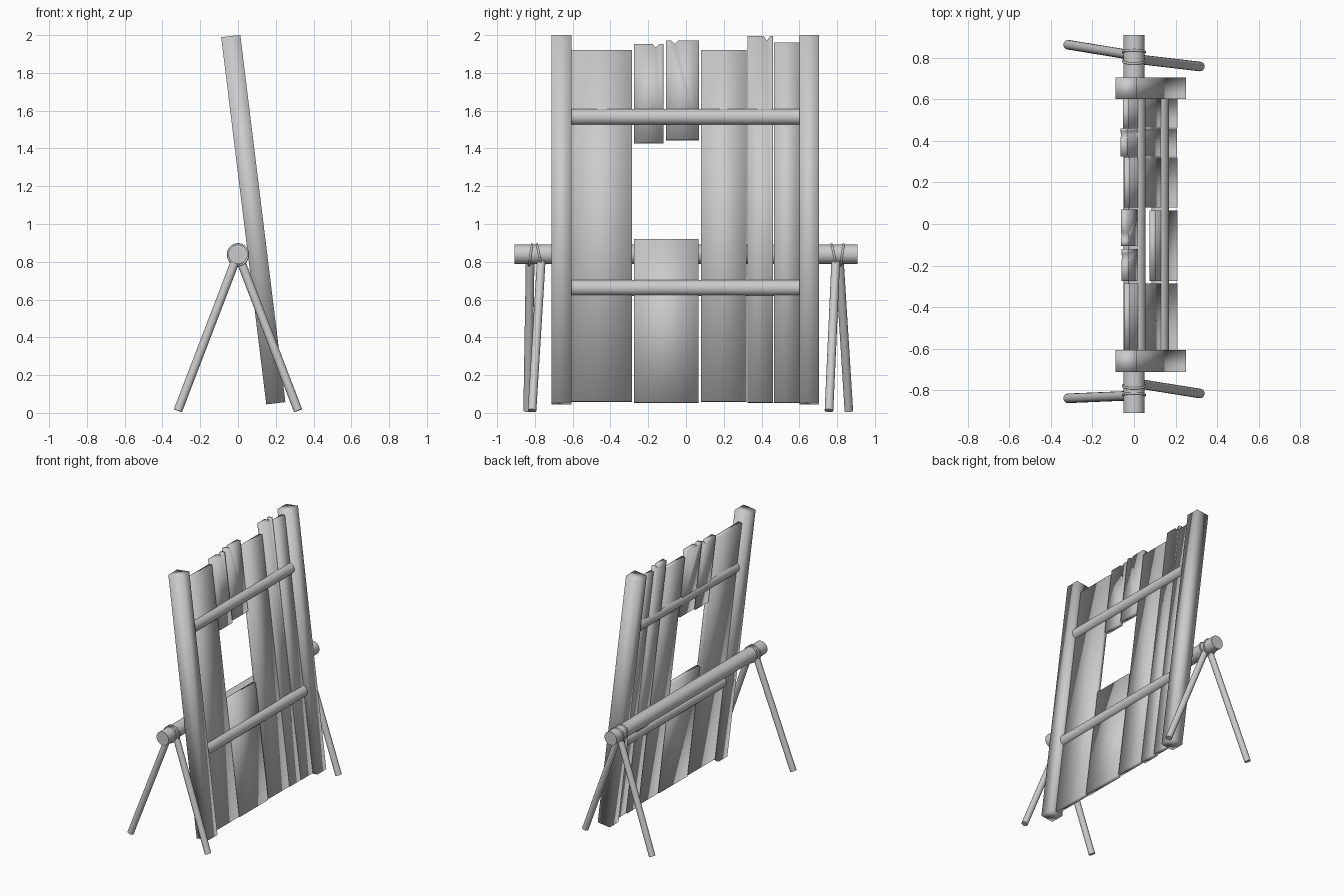
import bpy, bmesh, math
from mathutils import Matrix, Vector

cube = bpy.data.objects.get("Cube")
if cube:
    bpy.data.objects.remove(cube)

grey = bpy.data.materials.new("plain grey")
grey.use_nodes = True
colour = (0.6, 0.6, 0.6, 1)
grey.diffuse_color = colour
grey.node_tree.nodes["Principled BSDF"].inputs["Base Color"].default_value = colour

# The leaning panel has its own frame, tilted back about y
TILT = math.radians(7)
CENTRE = Vector((0.081, 0, 1.023))
PANEL = Matrix.Translation(CENTRE) @ Matrix.Rotation(-TILT, 4, 'Y')


def finish(name, bm, matrix=None, angle=None):
    if matrix is not None:
        bm.transform(matrix)
    bmesh.ops.recalc_face_normals(bm, faces=bm.faces)
    for f in bm.faces:
        f.smooth = True
    if angle:
        for e in bm.edges:
            e.smooth = len(e.link_faces) == 2 and e.calc_face_angle(0) < angle
    mesh = bpy.data.meshes.new(name)
    bm.to_mesh(mesh)
    bm.free()
    mesh.materials.append(grey)
    obj = bpy.data.objects.new(name, mesh)
    bpy.context.collection.objects.link(obj)
    return obj


def slab(name, outline, thickness, offset=0):
    """Extrude a (y, world height) outline through the panel thickness."""
    bm = bmesh.new()
    verts = [bm.verts.new((offset - thickness / 2, y, (z - CENTRE.z) / math.cos(TILT)))
             for y, z in outline]
    face = bm.faces.new(verts)
    new = bmesh.ops.extrude_face_region(bm, geom=[face])["geom"]
    bmesh.ops.translate(bm, vec=(thickness, 0, 0),
                        verts=[v for v in new if isinstance(v, bmesh.types.BMVert)])
    return finish(name, bm, PANEL)


def rod(name, start, end, radius, sides=24):
    start, end = Vector(start), Vector(end)
    axis = end - start
    bm = bmesh.new()
    bmesh.ops.create_cone(bm, cap_ends=True, segments=sides, radius1=radius,
                          radius2=radius, depth=axis.length)
    turn = axis.to_track_quat('Z', 'Y').to_matrix().to_4x4()
    return finish(name, bm, Matrix.Translation((start + end) / 2) @ turn, math.radians(40))


def rope_ring(name, y, lean, drop):
    """Thin rope loop round the beam, sagging to catch the leg tops."""
    bm = bmesh.new()
    steps, sides, rope = 28, 6, 0.006
    rings = []
    for i in range(steps):
        a = math.tau * i / steps
        out = Vector((math.cos(a), 0, math.sin(a)))
        mid = out * 0.053 + Vector((0, y + lean * math.sin(a), 0.84))
        mid.z -= drop * max(0, -math.sin(a))
        rings.append([bm.verts.new(mid + rope * (out * math.cos(b) + Vector((0, math.sin(b), 0))))
                      for b in (math.tau * k / sides for k in range(sides))])
    for i in range(steps):
        r, s = rings[i], rings[(i + 1) % steps]
        for k in range(sides):
            m = (k + 1) % sides
            bm.faces.new((r[k], r[m], s[m], s[k]))
    return finish(name, bm)


def rect(y0, y1, z0, z1):
    return [(y0, z0), (y1, z0), (y1, z1), (y0, z1)]


# Side posts
slab("right_post", rect(-0.712, -0.605, 0.051, 1.995), 0.102)
slab("left_post", rect(0.6, 0.705, 0.051, 1.995), 0.102)

# Whole planks
for name, box in {
    "wide_plank": (-0.605, -0.285, 0.06, 1.92),
    "short_lower_plank": (-0.275, 0.065, 0.055, 0.92),
    "middle_plank": (0.08, 0.32, 0.06, 1.92),
    "edge_plank": (0.465, 0.6, 0.055, 1.96),
}.items():
    slab(name, rect(*box), 0.03, -0.005)

# Split planks with a notched top: y range, z range, notch centre, depth
for name, y0, y1, z0, z1, notch, depth in (
    ("broken_plank_a", -0.275, -0.12, 1.43, 1.953, -0.16, 0.02),
    ("broken_plank_b", -0.105, 0.07, 1.445, 1.97, -0.06, 0.018),
    ("split_plank", 0.325, 0.46, 0.055, 1.995, 0.428, 0.025),
):
    outline = [(y0, z0), (y1, z0), (y1, z1), (notch + 0.018, z1),
               (notch, z1 - depth), (notch - 0.018, z1)]
    slab(name, outline + [(y0, z1)], 0.034, -0.01)

# Round cross rails through the panel
for name, z in (("upper_rail", 1.567), ("lower_rail", 0.662)):
    x = CENTRE.x - (z - CENTRE.z) * math.tan(TILT)
    rod(name, (x, -0.61, z), (x, 0.605, z), 0.042)

# Carrying beam
rod("support_beam", (0, -0.908, 0.84), (0, 0.908, 0.84), 0.051, 32)

# Splayed legs: side of the beam, top y, foot y
for name, side, top, foot in (
    ("right_back_leg", -1, -0.825, -0.838),
    ("right_front_leg", 1, -0.766, -0.815),
    ("left_back_leg", -1, 0.812, 0.862),
    ("left_front_leg", 1, 0.793, 0.757),
):
    rod(name, (side * 0.012, top, 0.81), (side * 0.318, foot, 0.012), 0.023, 16)

# Rope bindings at both ends
for label, y, way in (("left", 0.805, 1), ("right", -0.8, -1)):
    rope_ring(label + "_outer_rope", y + 0.022 * way, 0.008, 0.006)
    rope_ring(label + "_inner_rope", y - 0.022 * way, -0.012, 0.006)
